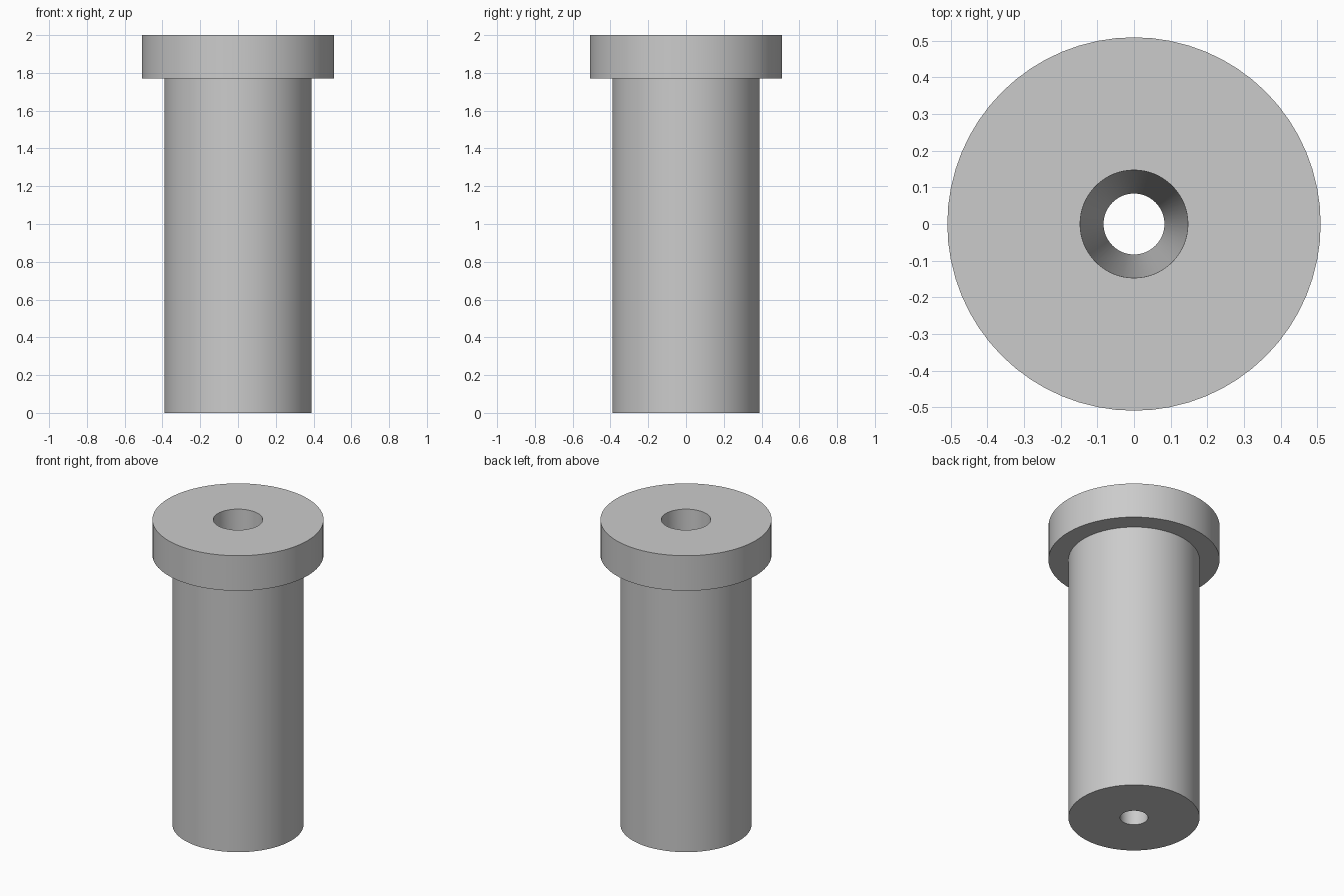
import bpy
import math

SEGMENTS = 64

cube = bpy.data.objects.get("Cube")
if cube:
    bpy.data.objects.remove(cube, do_unlink=True)

grey = bpy.data.materials.new("plain grey")
grey.use_nodes = True
colour = (0.6, 0.6, 0.6, 1)
grey.diffuse_color = colour
grey.node_tree.nodes["Principled BSDF"].inputs["Base Color"].default_value = colour


def lathe(name, profile):
    """Turn a closed (radius, height) profile around the z axis."""
    n = len(profile)
    verts = []
    for s in range(SEGMENTS):
        a = math.tau * s / SEGMENTS
        verts += [(r * math.cos(a), r * math.sin(a), z) for r, z in profile]
    faces = []
    for s in range(SEGMENTS):
        t = (s + 1) % SEGMENTS
        for i in range(n):
            j = (i + 1) % n
            faces.append((s * n + i, t * n + i, t * n + j, s * n + j))
    mesh = bpy.data.meshes.new(name)
    mesh.from_pydata(verts, [], faces)
    mesh.materials.append(grey)
    obj = bpy.data.objects.new(name, mesh)
    bpy.context.collection.objects.link(obj)
    bpy.ops.object.select_all(action="DESELECT")
    obj.select_set(True)
    bpy.context.view_layer.objects.active = obj
    bpy.ops.object.shade_smooth_by_angle(angle=math.radians(30))
    return obj


# Flanged bushing: shaft, wider head, and a bore that narrows downwards
lathe("flanged_bushing", [
    (0.083, 0), (0.39, 0),         # shaft bottom
    (0.39, 1.77), (0.509, 1.77),   # underside of head
    (0.509, 2), (0.147, 2),        # head top, then tapered bore
])
